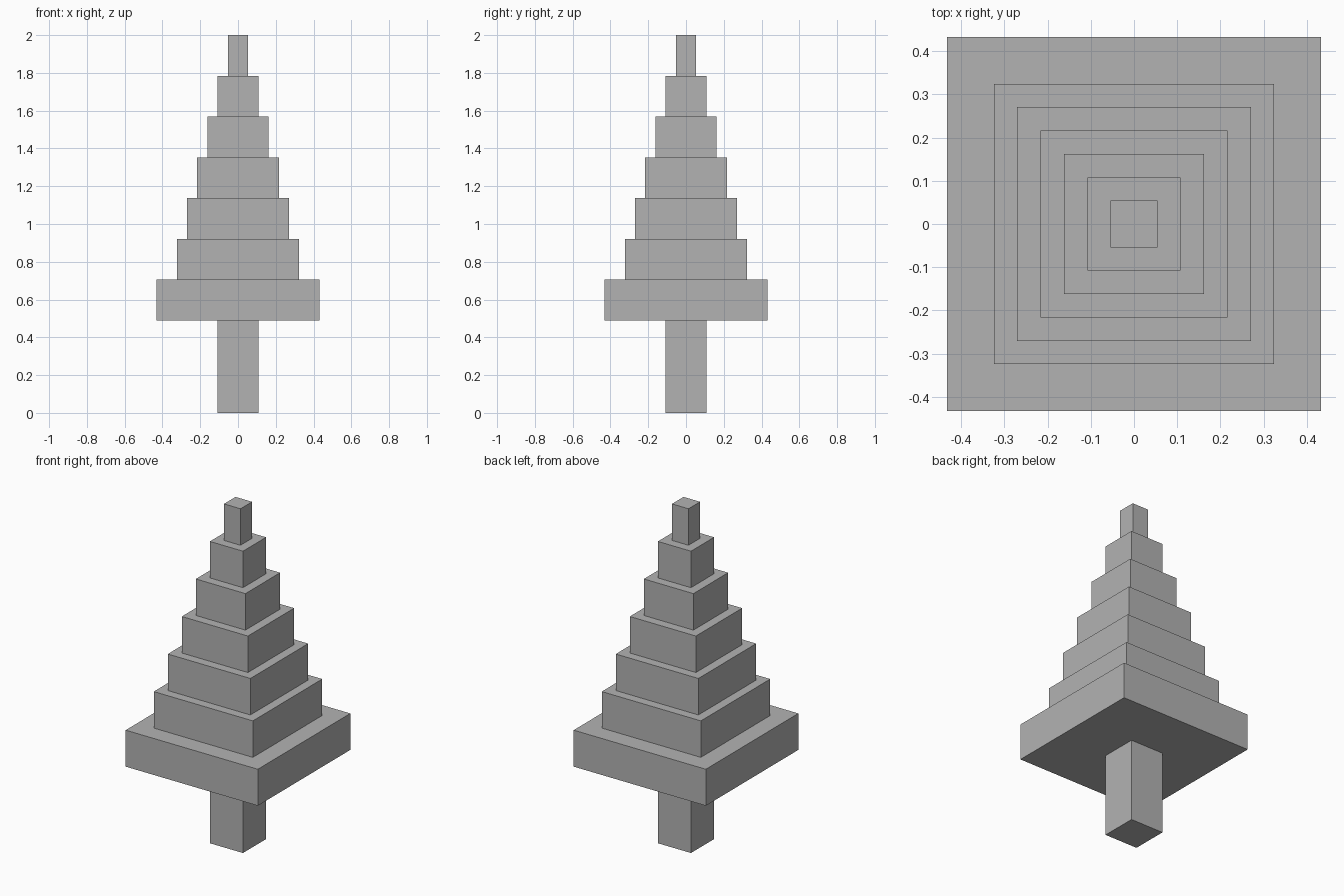
import bpy
import bmesh
from mathutils import Matrix

default = bpy.data.objects.get("Cube")
if default:
    bpy.data.objects.remove(default, do_unlink=True)

GREY = (0.45, 0.45, 0.45, 1.0)
grey = bpy.data.materials.new("plain grey")
grey.use_nodes = True
grey.diffuse_color = GREY
grey.node_tree.nodes["Principled BSDF"].inputs["Base Color"].default_value = GREY


def square_block(name, half_width, bottom, top):
    """Flat-faced square block centred on the z axis."""
    mesh = bpy.data.meshes.new(name)
    bm = bmesh.new()
    place = Matrix.Translation((0, 0, (bottom + top) / 2))
    size = Matrix.Diagonal((2 * half_width, 2 * half_width, top - bottom, 1))
    bmesh.ops.create_cube(bm, size=1, matrix=place @ size)
    bm.to_mesh(mesh)
    bm.free()
    mesh.materials.append(grey)
    obj = bpy.data.objects.new(name, mesh)
    bpy.context.collection.objects.link(obj)
    return obj


STEP = 0.054          # half-width unit shared by every block
TRUNK_TOP = 0.49
TIER_UNITS = (8, 6, 5, 4, 3, 2, 1)
TIER_HEIGHT = (2.0 - TRUNK_TOP) / len(TIER_UNITS)

# Trunk
square_block("trunk", 2 * STEP, 0, TRUNK_TOP)

# Stacked foliage tiers, widest at the bottom
for i, units in enumerate(TIER_UNITS):
    bottom = TRUNK_TOP + i * TIER_HEIGHT
    square_block(f"foliage_tier_{i + 1}", units * STEP, bottom, bottom + TIER_HEIGHT)
